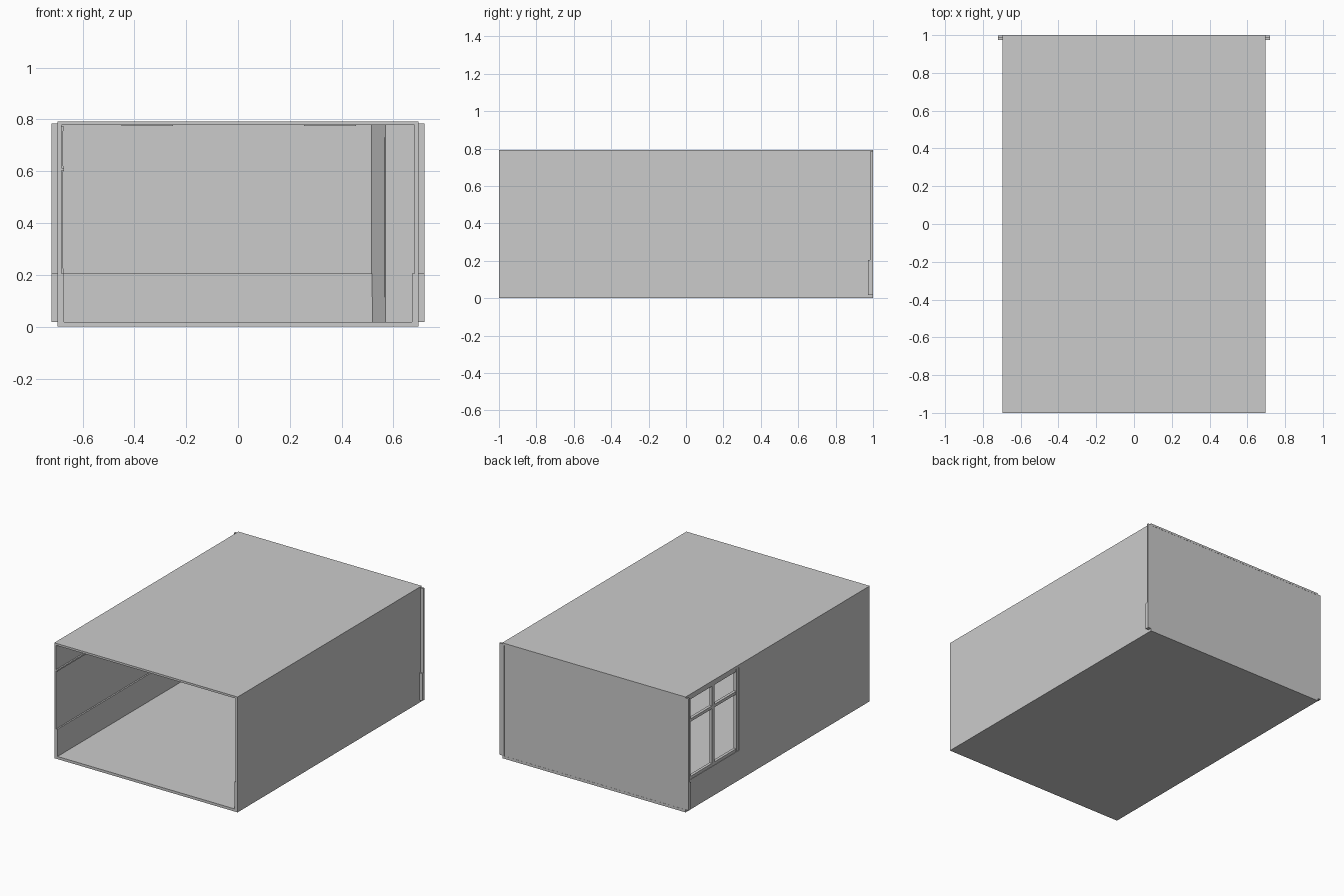
import bpy, bmesh

if "Cube" in bpy.data.objects:
    bpy.data.objects.remove(bpy.data.objects["Cube"])


def box(name, x, y, z):
    """Box from (min, max) ranges on each axis."""
    bm = bmesh.new()
    bmesh.ops.create_cube(bm, size=1)
    for v in bm.verts:
        v.co = [r[0] if c < 0 else r[1] for c, r in zip(v.co, (x, y, z))]
    return finish(name, bm)


def prism(name, outline, z0, z1):
    """Vertical prism from a plan outline."""
    bm = bmesh.new()
    face = bm.faces.new([bm.verts.new((x, y, z0)) for x, y in outline])
    ext = bmesh.ops.extrude_face_region(bm, geom=[face])
    for v in ext["geom"]:
        if isinstance(v, bmesh.types.BMVert):
            v.co.z = z1
    bmesh.ops.recalc_face_normals(bm, faces=bm.faces)
    return finish(name, bm)


def finish(name, bm):
    mesh = bpy.data.meshes.new(name)
    bm.to_mesh(mesh)
    bm.free()
    obj = bpy.data.objects.new(name, mesh)
    bpy.context.collection.objects.link(obj)
    return obj


def cut(target, cutter):
    mod = target.modifiers.new("cut", "BOOLEAN")
    mod.operation, mod.solver, mod.object = "DIFFERENCE", "EXACT", cutter
    bpy.context.view_layer.objects.active = target
    bpy.ops.object.modifier_apply(modifier=mod.name)
    bpy.data.objects.remove(cutter)


# Room shell: floor, ceiling and side walls, open at both ends, with a window hole
W0, W1, SILL, HEAD = 0.42, 0.97, 0.205, 0.775
shell = box("room_shell", (-0.697, 0.697), (-1, 1), (0, 0.793))
cut(shell, box("cavity", (-0.682, 0.682), (-1.1, 1.1), (0.018, 0.779)))
cut(shell, box("window_hole", (-0.8, -0.6), (W0, W1), (SILL, HEAD)))

# Back wall, slightly wider than the shell, with a thicker lower panel
box("back_wall", (-0.72, 0.72), (0.985, 0.999), (0.018, 0.785))
box("back_lower_panel", (-0.72, 0.72), (0.974, 0.998), (0.018, 0.205))

# Lower panels on the side walls and the rail along the window wall
for side, name in ((-1, "left"), (1, "right")):
    box(name + "_lower_panel", sorted((side * 0.683, side * 0.672)),
        (-1, 0.98), (0.018, 0.205))
box("left_wall_rail", (-0.683, -0.672), (-1, W0), (0.603, 0.613))

# Window frame: three uprights and three cross bars
for i, y in enumerate((W0, (W0 + W1) / 2 - 0.013, W1 - 0.026)):
    box(f"window_upright_{i + 1}", (-0.695, -0.675), (y, y + 0.026), (SILL, HEAD))
for i, z in enumerate((SILL, 0.6, HEAD - 0.02)):
    box(f"window_bar_{i + 1}", (-0.694, -0.674), (W0, W1), (z, z + 0.02))

# Corner pillar with a slanted side carrying a flat board
prism("corner_pillar", [(0.515, 0.985), (0.57, 0.85), (0.682, 0.85), (0.682, 0.985)],
      0.018, 0.779)
prism("pillar_board", [(0.518, 0.972), (0.565, 0.857), (0.568, 0.858), (0.521, 0.973)],
      0.115, 0.73)

# Ceiling light panels, two rows
for x in (-0.35, 0.355):
    for i in range(3):
        y = -0.62 + i * 0.6
        box("ceiling_light", (x - 0.1, x + 0.1), (y - 0.03, y + 0.03), (0.774, 0.78))
